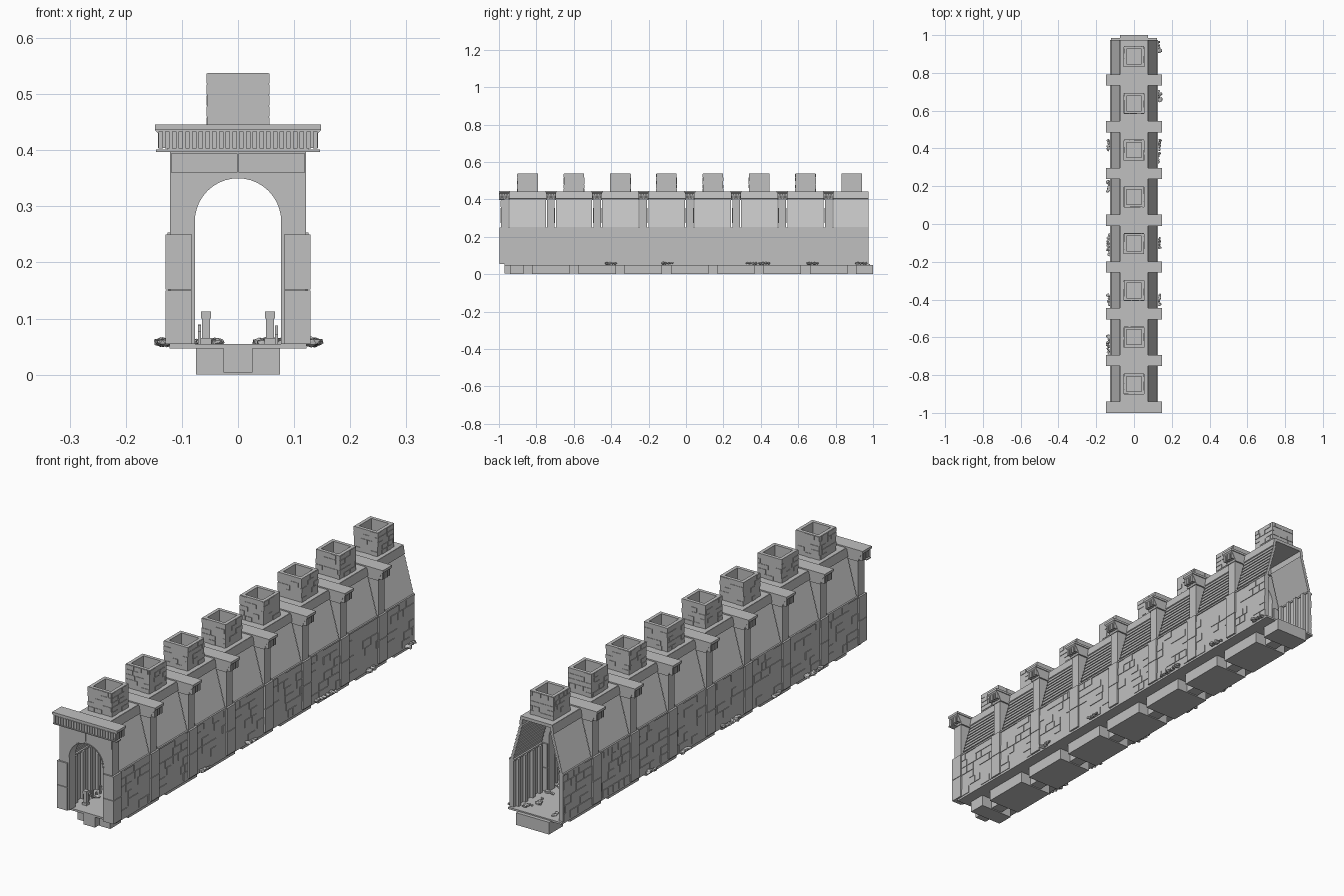
import bpy, bmesh, math, random
from mathutils import Matrix, Vector

random.seed(4)
cube = bpy.data.objects.get("Cube")
if cube:
    bpy.data.objects.remove(cube, do_unlink=True)

stone = bpy.data.materials.new("grey stone")
stone.use_nodes = True
GREY = (0.53, 0.53, 0.53, 1)
stone.diffuse_color = GREY
stone.node_tree.nodes["Principled BSDF"].inputs["Base Color"].default_value = GREY

PITCH, FIRST, BAYS = 0.2475, -0.97, 8
HALF = 0.0265                      # half depth of an arch rib
FLOOR, EAVE, TOP = 0.055, 0.25, 0.44
RIBS = [FIRST + PITCH * i for i in range(BAYS)]
SIDES = (-1, 1)


def box(bm, xs, ys, zs):
    """Axis-aligned box from three (low, high) pairs."""
    size = [abs(p[1] - p[0]) for p in (xs, ys, zs)]
    mid = Vector([sum(p) / 2 for p in (xs, ys, zs)])
    bmesh.ops.create_cube(bm, size=1, matrix=Matrix.Translation(mid) @ Matrix.Diagonal((*size, 1)))


def prism(bm, profile, ys):
    """Extrude an x-z profile along y."""
    face = bm.faces.new([bm.verts.new((x, ys[0], z)) for x, z in profile])
    out = bmesh.ops.extrude_face_region(bm, geom=[face], use_keep_orig=True)
    moved = [v for v in out["geom"] if isinstance(v, bmesh.types.BMVert)]
    bmesh.ops.translate(bm, verts=moved, vec=(0, ys[1] - ys[0], 0))


def rock(bm, place, r):
    spin = Matrix.Rotation(random.uniform(0, 6), 4, 'Z')
    squash = Matrix.Diagonal((r, r * 1.4, r * 0.7, 1))
    got = bmesh.ops.create_icosphere(bm, subdivisions=1, radius=1,
                                     matrix=Matrix.Translation(place) @ spin @ squash)
    for v in got["verts"]:
        v.co += Vector([random.uniform(-r, r) * 0.2 for _ in range(3)])


def finish(bm, name):
    bmesh.ops.recalc_face_normals(bm, faces=bm.faces)
    mesh = bpy.data.meshes.new(name)
    bm.to_mesh(mesh)
    bm.free()
    mesh.materials.append(stone)
    ob = bpy.data.objects.new(name, mesh)
    bpy.context.collection.objects.link(ob)
    return ob


def brick_spans(start, end, low, high):
    """Split a course into bricks of random length."""
    a = start
    while a < end - 0.005:
        b = min(end, a + random.uniform(low, high))
        yield a, b - 0.002
        a = b


def bay(i):
    start = RIBS[i] + HALF
    return start, (RIBS[i + 1] - HALF if i < BAYS - 1 else 0.975)


# Foundation: narrow spine with wide blocks under each rib
bm = bmesh.new()
box(bm, (-0.026, 0.026), (FIRST, 1), (0.004, 0.05))
for i, y in enumerate(RIBS + [FIRST + PITCH * BAYS]):
    lo = max(y - 0.1, FIRST + 0.03)
    box(bm, (-0.075, 0.075), (lo, min(y + 0.1, 1)), (0, 0.05))
finish(bm, "foundation_blocks")

bm = bmesh.new()
box(bm, (-0.122, 0.122), (FIRST, 0.985), (0.047, FLOOR))
finish(bm, "floor_slab")

# Arch ribs with heavier lower piers
bm = bmesh.new()
arch = [(0.077 * math.cos(math.pi * k / 20), 0.273 + 0.077 * math.sin(math.pi * k / 20)) for k in range(21)]
outline = [(0.077, FLOOR)] + arch + [(-0.077, FLOOR), (-0.121, FLOOR), (-0.121, 0.398), (0.121, 0.398), (0.121, FLOOR)]
trim = arch + [(x * 1.05, 0.273 + (z - 0.273) * 1.05) for x, z in reversed(arch)]
for y in RIBS:
    prism(bm, outline, (y - 0.02, y + 0.02))
    prism(bm, trim, (y - 0.022, y + 0.022))
    for s in SIDES:
        for z0, z1 in ((FLOOR, 0.15), (0.152, EAVE)):
            box(bm, (s * 0.082, s * 0.129), (y - HALF, y + HALF), (z0, z1))
# Seam plates over the front crown
for s in SIDES:
    box(bm, (s * 0.001, s * 0.119), (RIBS[0] - 0.023, RIBS[0] - 0.02), (0.36, 0.394))
finish(bm, "arch_ribs")

# Cornice caps and dentils
bm = bmesh.new()
cap = [(0.124, 0.397), (0.128, 0.408), (0.137, 0.425), (0.148, 0.436), (0.148, 0.446)]
cap += [(-x, z) for x, z in reversed(cap)]
for i, y in enumerate(RIBS):
    prism(bm, cap, (y - HALF, y + HALF))
    box(bm, (-0.148, 0.148), (y - 0.03, y + 0.03), (0.437, 0.446))
    for s in SIDES:
        for k in range(4):
            d = y - 0.021 + k * 0.014
            box(bm, (s * 0.12, s * 0.143), (d - 0.004, d + 0.004), (0.404, 0.435))
for k in range(24):
    x = -0.138 + k * 0.012
    box(bm, (x - 0.004, x + 0.004), (RIBS[0] - 0.03, RIBS[0] - HALF), (0.403, 0.433))
box(bm, (-0.146, 0.146), (RIBS[0] - 0.029, RIBS[0]), (0.397, 0.401))
finish(bm, "cornice_caps")

# Side walls with raised bricks, ledge and inner studs
bm = bmesh.new()
COURSES = 6
step = (EAVE - FLOOR) / COURSES
for i in range(BAYS):
    y0, y1 = bay(i)
    for s in SIDES:
        box(bm, (s * 0.104, s * 0.122), (y0, y1), (FLOOR, EAVE))
        box(bm, (s * 0.1, s * 0.126), (y0, y1), (EAVE - 0.004, EAVE + 0.003))
        for c in range(COURSES):
            z = FLOOR + c * step
            for a, b in brick_spans(y0, y1, 0.025, 0.06):
                if random.random() < 0.5:
                    box(bm, (s * 0.12, s * 0.1245), (a, b), (z + 0.001, z + step - 0.001))
        for k in range(4):
            y = y0 + (y1 - y0) * (k + 0.5) / 4
            box(bm, (s * 0.092, s * 0.105), (y - 0.008, y + 0.008), (FLOOR, EAVE))
finish(bm, "side_walls")

# Sloping plank roof: sawtooth section, open inside
bm = bmesh.new()
PLANKS = 9
slope = []
for k in range(PLANKS):
    for t, lift in ((k, 0.004), (k + 1, 0)):
        slope.append((0.117 - 0.042 * t / PLANKS + lift, EAVE + 0.153 * t / PLANKS))
slope += [(0.079, 0.405), (0.073, TOP)]
section = slope + [(x - 0.012, z) for x, z in reversed(slope)]
for i in range(BAYS):
    for s in SIDES:
        prism(bm, [(s * x, z) for x, z in section], bay(i))
finish(bm, "plank_roof")

bm = bmesh.new()
box(bm, (-0.072, 0.072), (FIRST, 0.975), (0.428, TOP + 0.001))
finish(bm, "roof_deck")

# Hollow brick chimneys
bm = bmesh.new()
R, WALL, RISE = 0.054, 0.014, 0.538
for y in [r + PITCH / 2 for r in RIBS]:
    for s in SIDES:
        box(bm, (s * (R - WALL), s * R), (y - R, y + R), (TOP, RISE))
        box(bm, (WALL - R, R - WALL), (y + s * (R - WALL), y + s * R), (TOP, RISE))
        for c in range(5):
            z = TOP + c * 0.0195
            for a, b in brick_spans(-R, R, 0.022, 0.045):
                if random.random() < 0.5:
                    box(bm, (s * R, s * (R + 0.002)), (y + a, y + b), (z + 0.001, z + 0.0185))
                if random.random() < 0.5:
                    box(bm, (a, b), (y + s * R, y + s * (R + 0.002)), (z + 0.001, z + 0.0185))
    for k in range(3):
        d = y - 0.026 + k * 0.026
        box(bm, (-0.036, 0.036), (d - 0.011, d + 0.011), (TOP, TOP + 0.006))
finish(bm, "chimneys")

# Low posts and slats inside the passage
bm = bmesh.new()
for y in RIBS[::2]:
    for s in SIDES:
        x = s * 0.057
        for r, z0, z1 in ((0.01, FLOOR, 0.065), (0.007, 0.065, 0.1), (0.009, 0.1, 0.113)):
            box(bm, (x - r, x + r), (y + 0.06 - r, y + 0.06 + r), (z0, z1))
        for k in range(4):
            d = y + 0.09 + k * 0.025
            box(bm, (s * 0.066, s * 0.071), (d, d + 0.01), (FLOOR, random.uniform(0.07, 0.09)))
finish(bm, "passage_posts")

# Loose rubble inside and along the outer foot of the walls
bm = bmesh.new()
for _ in range(90):
    s = random.choice(SIDES)
    rock(bm, Vector((s * random.uniform(0.035, 0.085), random.uniform(-0.9, 0.95), 0.058)),
         random.uniform(0.005, 0.012))
finish(bm, "passage_rubble")

bm = bmesh.new()
heaps = {1: (0.94, 0.68, 0.42, 0.35, -0.1, -0.4), -1: (0.42, 0.2, -0.08, -0.14, -0.4, -0.62, -0.67)}
for s, spots in heaps.items():
    for y in spots:
        for k in range(4):
            rock(bm, Vector((s * random.uniform(0.125, 0.139), y + (k - 1.5) * 0.015, 0.058)),
                 random.uniform(0.007, 0.012))
finish(bm, "outer_rubble")
